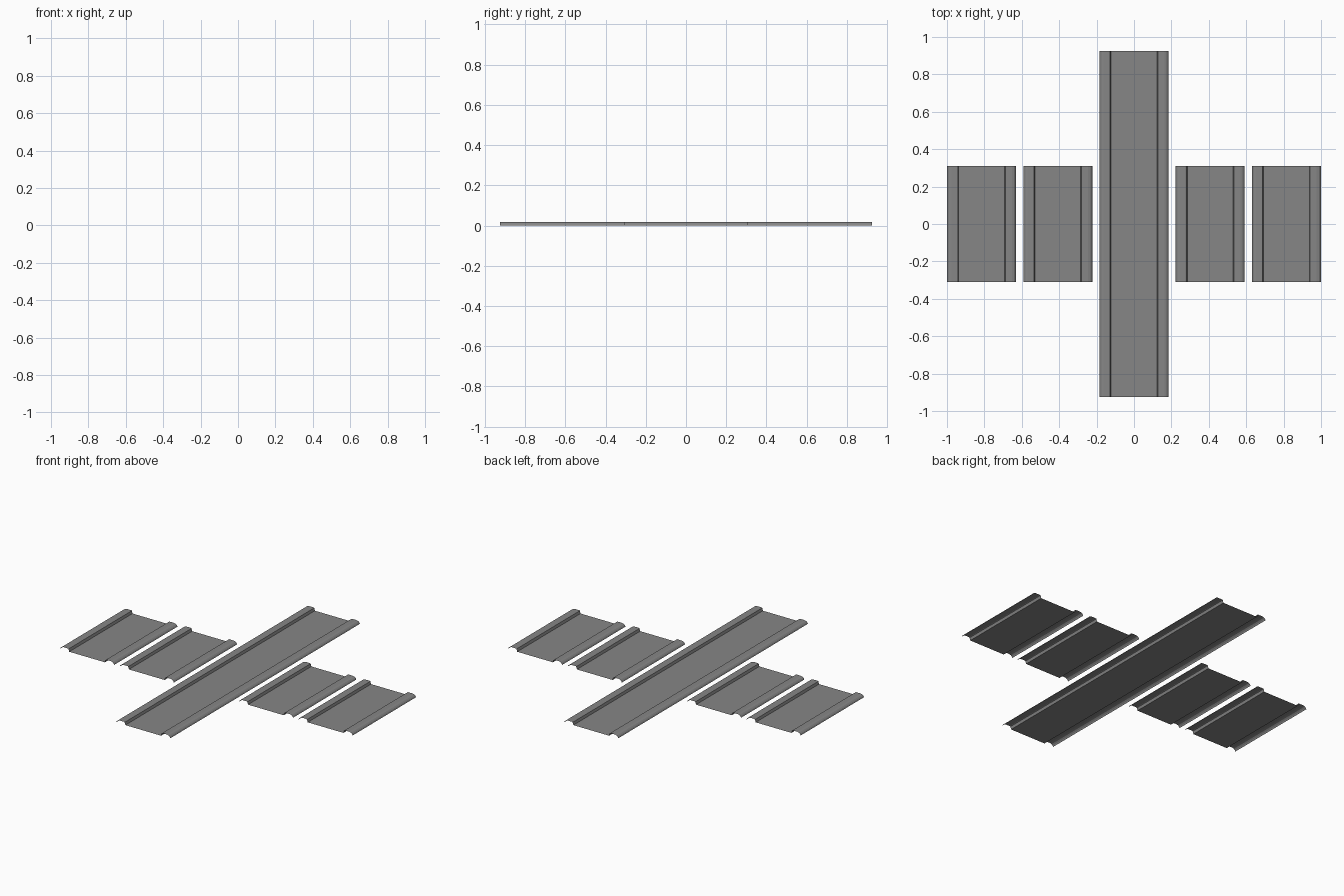
import bpy

if "Cube" in bpy.data.objects:
    bpy.data.objects.remove(bpy.data.objects["Cube"])

# Single sheet-metal colour
steel = bpy.data.materials.new("grey_sheet_metal")
steel.diffuse_color = (0.24, 0.24, 0.24, 1)
steel.use_nodes = True
steel.node_tree.nodes["Principled BSDF"].inputs["Base Color"].default_value = steel.diffuse_color

# Half of the cross-section (x, z): flat pan edge, step, ridge, folded lip
HALF = [(0.122, 0.0), (0.127, 0.016), (0.131, 0.018), (0.162, 0.018),
        (0.174, 0.015), (0.181, 0.009), (0.185, 0.001)]
PROFILE = [(-x, z) for x, z in reversed(HALF)] + HALF


def panel(name, cx, half_length):
    """Open sheet: the profile swept along y."""
    n = len(PROFILE)
    verts = [(cx + x, y, z) for y in (-half_length, half_length) for x, z in PROFILE]
    faces = [(i, i + 1, n + i + 1, n + i) for i in range(n - 1)]
    mesh = bpy.data.meshes.new(name)
    mesh.from_pydata(verts, [], faces)
    mesh.materials.append(steel)
    obj = bpy.data.objects.new(name, mesh)
    bpy.context.collection.objects.link(obj)
    return obj


# Long centre panel and two short panels on each side
panel("long_panel", 0, 0.925)
for side, sign in (("left", -1), ("right", 1)):
    panel(f"{side}_inner_short_panel", sign * 0.407, 0.309)
    panel(f"{side}_outer_short_panel", sign * 0.815, 0.309)
